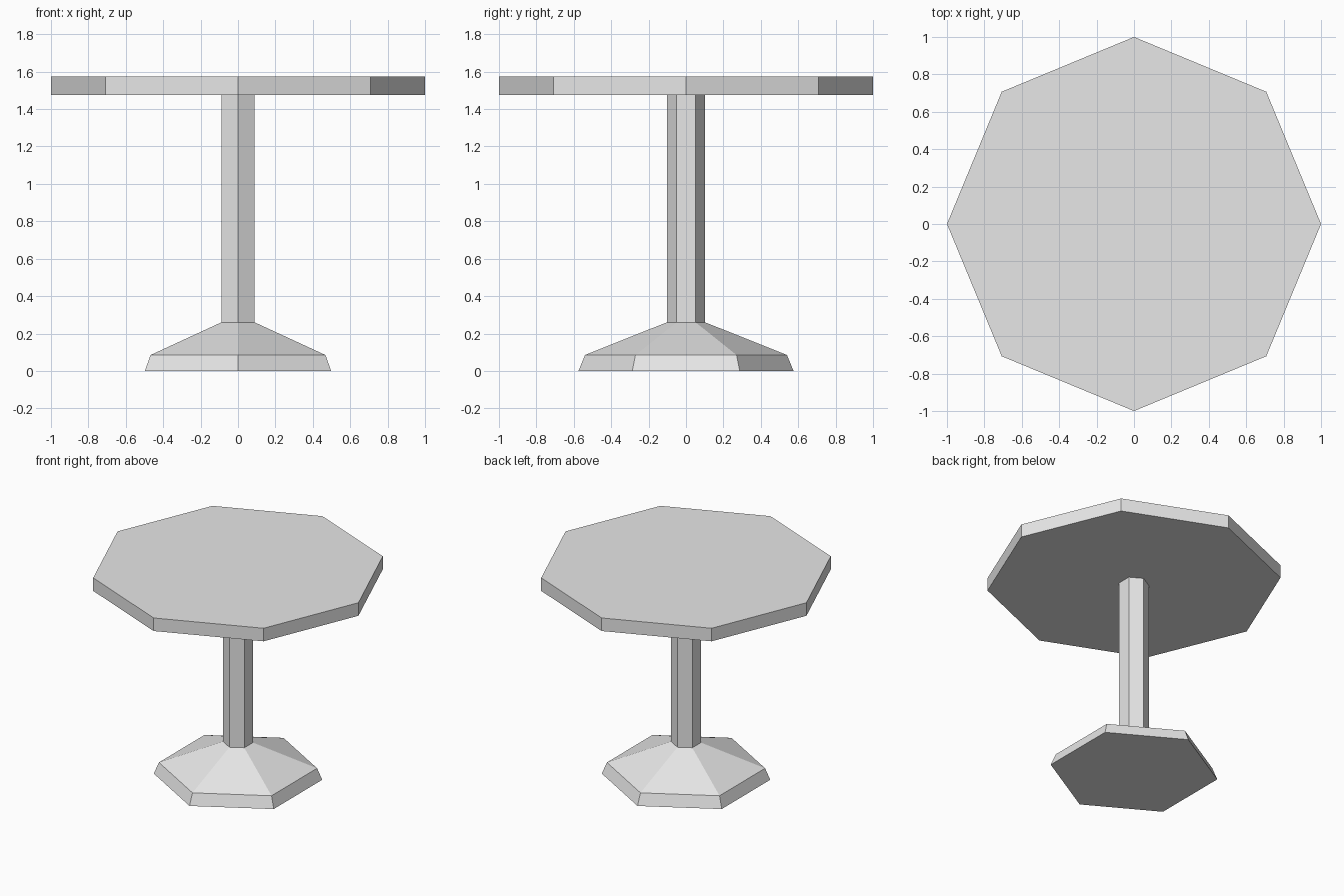
import bpy
import bmesh
from math import cos, sin, pi

cube = bpy.data.objects.get("Cube")
if cube:
    bpy.data.objects.remove(cube, do_unlink=True)

grey = bpy.data.materials.new("light_grey")
grey.use_nodes = True
colour = (0.8, 0.8, 0.8, 1.0)
grey.diffuse_color = colour
grey.node_tree.nodes["Principled BSDF"].inputs["Base Color"].default_value = colour


def stacked_prism(name, sides, profile):
    """Closed solid with a corner on the y axis; profile lists (radius, z) upwards."""
    bm = bmesh.new()
    angles = [pi / 2 + 2 * pi * i / sides for i in range(sides)]
    rings = [[bm.verts.new((r * cos(a), r * sin(a), z)) for a in angles]
             for r, z in profile]
    for low, high in zip(rings, rings[1:]):
        for i in range(sides):
            j = (i + 1) % sides
            bm.faces.new((low[i], low[j], high[j], high[i]))
    bm.faces.new(rings[0][::-1])
    bm.faces.new(rings[-1])
    mesh = bpy.data.meshes.new(name)
    bm.to_mesh(mesh)
    bm.free()
    mesh.materials.append(grey)
    obj = bpy.data.objects.new(name, mesh)
    bpy.context.collection.objects.link(obj)
    return obj


# Hexagonal foot, hexagonal column and octagonal top
stacked_prism("foot", 6, [(0.575, 0), (0.54, 0.085), (0.102, 0.26)])
stacked_prism("column", 6, [(0.102, 0.26), (0.102, 1.475)])
stacked_prism("table_top", 8, [(1, 1.475), (1, 1.573)])
